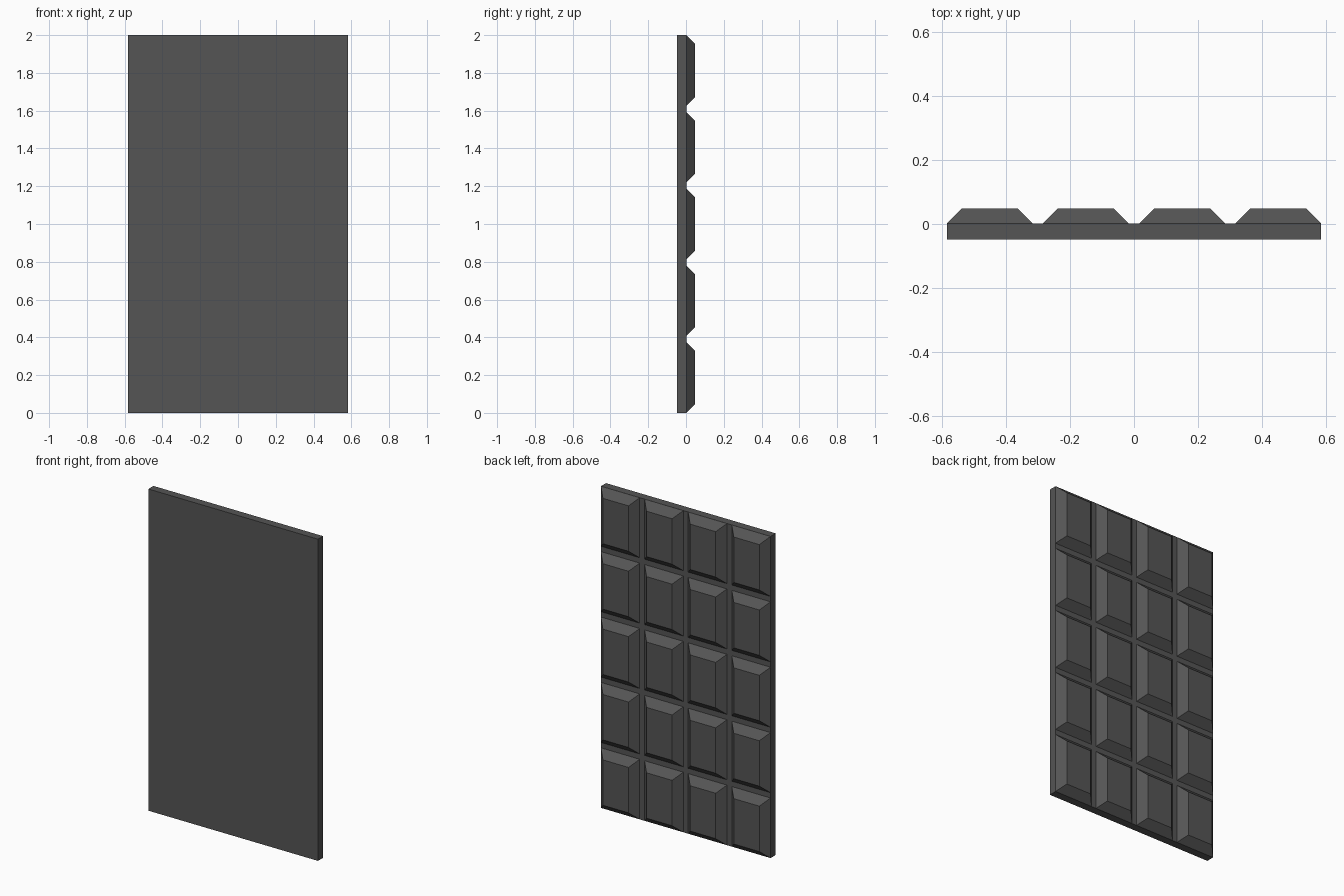
import bpy, bmesh

if "Cube" in bpy.data.objects:
    bpy.data.objects.remove(bpy.data.objects["Cube"])

COLS, ROWS = 4, 5
GAP = 0.0333                      # groove between blocks
W, H = 0.2667, 0.3733             # block base size
INSET = 0.0455                    # slope of block sides
WIDTH = COLS * W + (COLS - 1) * GAP
HEIGHT = 2.0
Y_FRONT, Y_MID, Y_BACK = -0.0477, 0.0023, 0.0477

mat = bpy.data.materials.new("dark grey")
mat.diffuse_color = (0.09, 0.09, 0.09, 1)
mat.use_nodes = True
mat.node_tree.nodes["Principled BSDF"].inputs["Base Color"].default_value = mat.diffuse_color


def frustum(name, x, z, w, h, y0, y1, inset):
    """Box lying along y whose far face is inset on all sides."""
    bm = bmesh.new()
    rings = []
    for y, i in ((y0, 0), (y1, inset)):
        a, b = w / 2 - i, h / 2 - i
        rings.append([bm.verts.new((x + sx * a, y, z + sz * b))
                      for sx, sz in ((-1, -1), (1, -1), (1, 1), (-1, 1))])
    near, far = rings
    bm.faces.new(near)
    bm.faces.new(far[::-1])
    for k in range(4):
        n = (k + 1) % 4
        bm.faces.new((near[n], near[k], far[k], far[n]))
    bmesh.ops.recalc_face_normals(bm, faces=bm.faces)
    mesh = bpy.data.meshes.new(name)
    bm.to_mesh(mesh)
    bm.free()
    mesh.materials.append(mat)
    obj = bpy.data.objects.new(name, mesh)
    bpy.context.collection.objects.link(obj)
    return obj


# Flat backing slab
frustum("slab", 0, HEIGHT / 2, WIDTH, HEIGHT, Y_FRONT, Y_MID, 0)

# Grid of bevelled blocks on the rear face
for r in range(ROWS):
    for c in range(COLS):
        x = (c - (COLS - 1) / 2) * (W + GAP)
        z = HEIGHT / 2 + (r - (ROWS - 1) / 2) * (H + GAP)
        frustum(f"block_{r}_{c}", x, z, W, H, Y_MID, Y_BACK, INSET)
